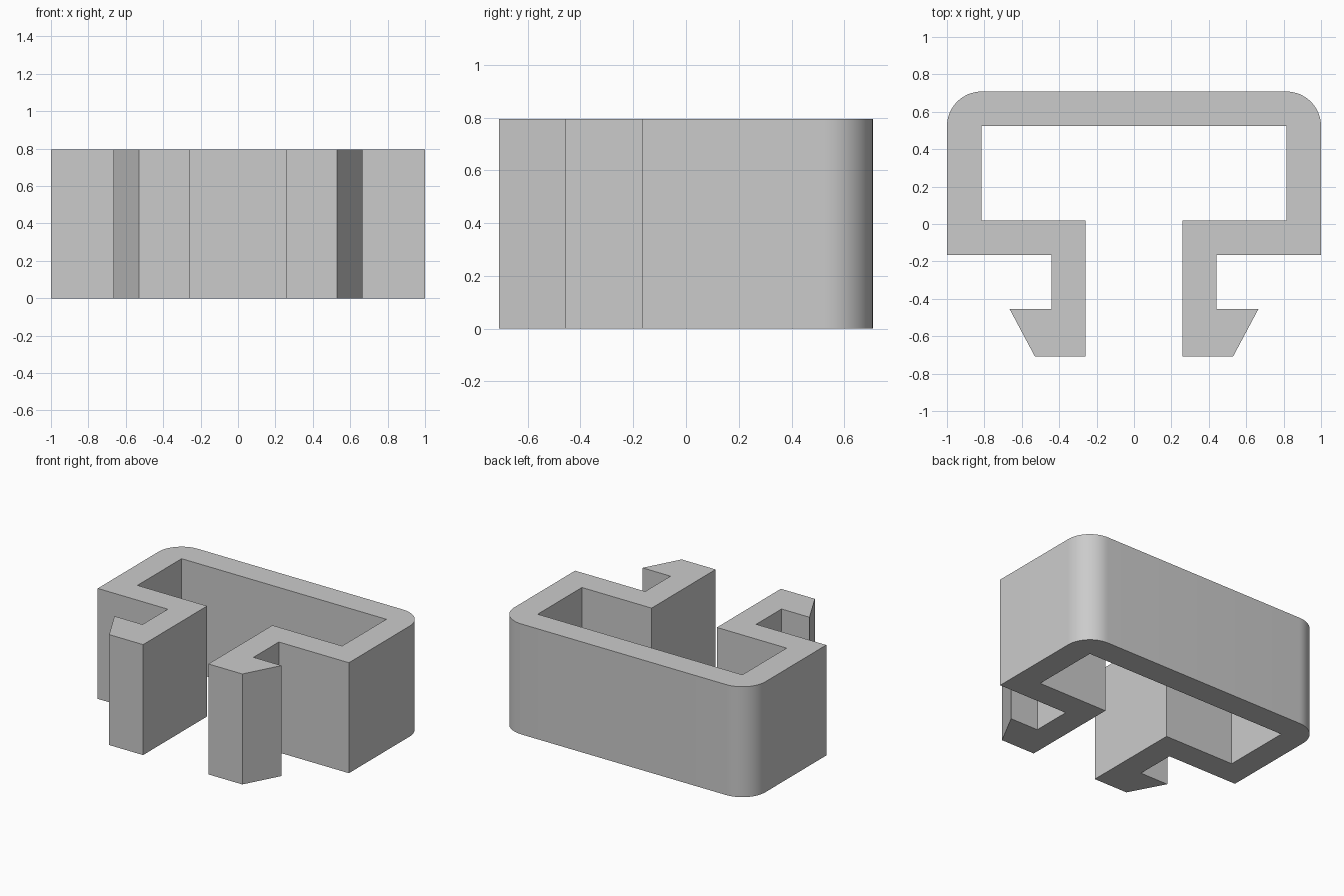
import bpy, bmesh, math

HEIGHT = 0.795
BACK = 0.708
RADIUS = 0.185
ARC_STEPS = 16

cube = bpy.data.objects.get("Cube")
if cube:
    bpy.data.objects.remove(cube, do_unlink=True)

# Single plain grey material
grey = bpy.data.materials.new("light_grey")
grey.use_nodes = True
colour = (0.6, 0.6, 0.6, 1)
grey.diffuse_color = colour
grey.node_tree.nodes["Principled BSDF"].inputs["Base Color"].default_value = colour

# Left half of the clip outline: rounded back corner, side wall, hooked leg, inner pocket
corner = []
for i in range(ARC_STEPS + 1):
    a = math.pi / 2 * (1 - i / ARC_STEPS)
    corner.append((1 - RADIUS + RADIUS * math.cos(a),
                   BACK - RADIUS + RADIUS * math.sin(a)))
outer = corner + [(1, -0.167), (0.442, -0.167), (0.442, -0.455),
                  (0.665, -0.455), (0.53, -BACK)]
inner = [(0.26, -BACK), (0.26, 0.02), (0.815, 0.02), (0.815, BACK - RADIUS)]
half = outer + inner
outline = half + [(-x, y) for x, y in reversed(half)]

# Extrude the outline upward into the clip body
bm = bmesh.new()
base = bm.faces.new([bm.verts.new((x, y, 0)) for x, y in outline])
result = bmesh.ops.extrude_face_region(bm, geom=[base], use_keep_orig=True)
top = [v for v in result["geom"] if isinstance(v, bmesh.types.BMVert)]
bmesh.ops.translate(bm, verts=top, vec=(0, 0, HEIGHT))
bmesh.ops.recalc_face_normals(bm, faces=bm.faces)

mesh = bpy.data.meshes.new("clip_body")
bm.to_mesh(mesh)
bm.free()
mesh.materials.append(grey)
clip = bpy.data.objects.new("clip_body", mesh)
bpy.context.collection.objects.link(clip)

# Smooth the rounded corners, keep the other edges sharp
bpy.ops.object.select_all(action="DESELECT")
clip.select_set(True)
bpy.context.view_layer.objects.active = clip
bpy.ops.object.shade_smooth_by_angle(angle=math.radians(30))
